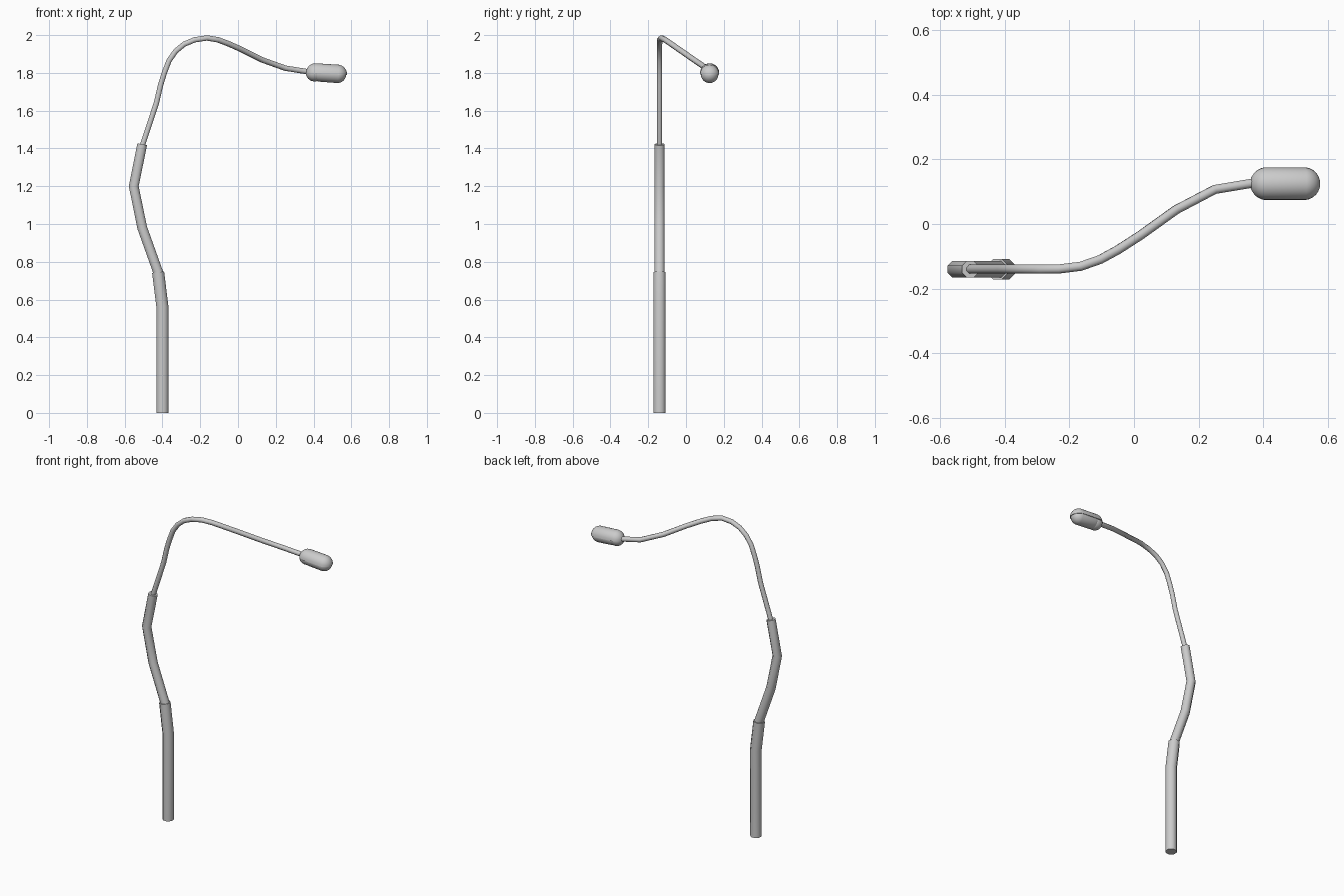
import bpy, bmesh, math
from mathutils import Vector, Matrix

if "Cube" in bpy.data.objects:
    bpy.data.objects.remove(bpy.data.objects["Cube"])

Y = -0.14


def finish(name, bm, angle=50):
    bmesh.ops.recalc_face_normals(bm, faces=bm.faces)
    me = bpy.data.meshes.new(name)
    bm.to_mesh(me)
    bm.free()
    ob = bpy.data.objects.new(name, me)
    bpy.context.collection.objects.link(ob)
    bpy.ops.object.select_all(action='DESELECT')
    ob.select_set(True)
    bpy.context.view_layer.objects.active = ob
    bpy.ops.object.shade_smooth_by_angle(angle=math.radians(angle))
    return ob


def tube(name, path, r, sides=8):
    """Capped tube swept along a path; r is the flat-to-centre radius."""
    pts = [Vector(p) for p in path]
    bm = bmesh.new()
    rv = r / math.cos(math.pi / sides)
    side = Vector((0, 1, 0))
    rings = []
    for i, p in enumerate(pts):
        t0 = (p - pts[i - 1]).normalized() if i else (pts[1] - p).normalized()
        t1 = (pts[i + 1] - p).normalized() if i < len(pts) - 1 else t0
        t = (t0 + t1).normalized()
        side = (side - t * side.dot(t)).normalized()
        up = t.cross(side)
        ring = []
        for k in range(sides):
            a = 2 * math.pi * (k + 0.5) / sides
            ring.append(bm.verts.new(p + rv * (math.cos(a) * side + math.sin(a) * up)))
        rings.append(ring)
    for a, b in zip(rings, rings[1:]):
        for k in range(sides):
            j = (k + 1) % sides
            bm.faces.new((a[k], a[j], b[j], b[k]))
    bm.faces.new(rings[0])
    bm.faces.new(rings[-1])
    return finish(name, bm)


def capsule(name, a, b, r, lower_cut=False):
    """Rounded capsule from a to b, optionally keeping only the upper half."""
    a, b = Vector(a), Vector(b)
    length = (b - a).length
    bm = bmesh.new()
    bmesh.ops.create_uvsphere(bm, u_segments=24, v_segments=13, radius=r)
    bmesh.ops.rotate(bm, verts=bm.verts, matrix=Matrix.Rotation(math.pi / 2, 3, 'Y'))
    for v in bm.verts:
        if v.co.x > 0:
            v.co.x += length
    if lower_cut:
        geom = bm.verts[:] + bm.edges[:] + bm.faces[:]
        bmesh.ops.bisect_plane(bm, geom=geom, dist=1e-5, plane_co=(0, 0, 0),
                               plane_no=(0, 0, -1), clear_outer=True)
        bmesh.ops.holes_fill(bm, edges=[e for e in bm.edges if e.is_boundary])
    tilt = math.atan2(a.z - b.z, b.x - a.x)
    bmesh.ops.transform(bm, verts=bm.verts,
                        matrix=Matrix.Translation(a) @ Matrix.Rotation(tilt, 4, 'Y'))
    return finish(name, bm)


# Pole sections, each one slimmer than the last
tube("lower_pole", [(-0.40, Y, 0), (-0.40, Y, 0.56), (-0.423, Y, 0.745)], 0.032)
tube("middle_pole", [(-0.415, Y, 0.72), (-0.423, Y, 0.745), (-0.507, Y, 0.98),
                     (-0.552, Y, 1.20), (-0.507, Y, 1.422)], 0.026)

# Curved arm reaching to the lamp
tube("curved_arm", [
    (-0.513, Y, 1.39), (-0.505, Y, 1.42), (-0.432, Y, 1.64), (-0.41, Y, 1.735),
    (-0.39, Y, 1.80), (-0.365, Y, 1.865), (-0.33, Y, 1.915), (-0.285, Y, 1.952),
    (-0.23, -0.139, 1.975), (-0.165, -0.131, 1.985), (-0.105, -0.11, 1.975),
    (-0.05, -0.08, 1.954), (0.02, -0.035, 1.923), (0.13, 0.044, 1.868),
    (0.25, 0.107, 1.825), (0.37, 0.127, 1.806)], 0.014)

# Lamp head: upper shell, rear cap and slightly inset lens
YL = 0.125
capsule("lamp_housing", (0.411, YL, 1.80), (0.526, YL, 1.793), 0.051, lower_cut=True)
capsule("lamp_rear_cap", (0.404, YL, 1.80), (0.408, YL, 1.80), 0.045)
capsule("lamp_lens", (0.435, YL, 1.80), (0.526, YL, 1.793), 0.047)
